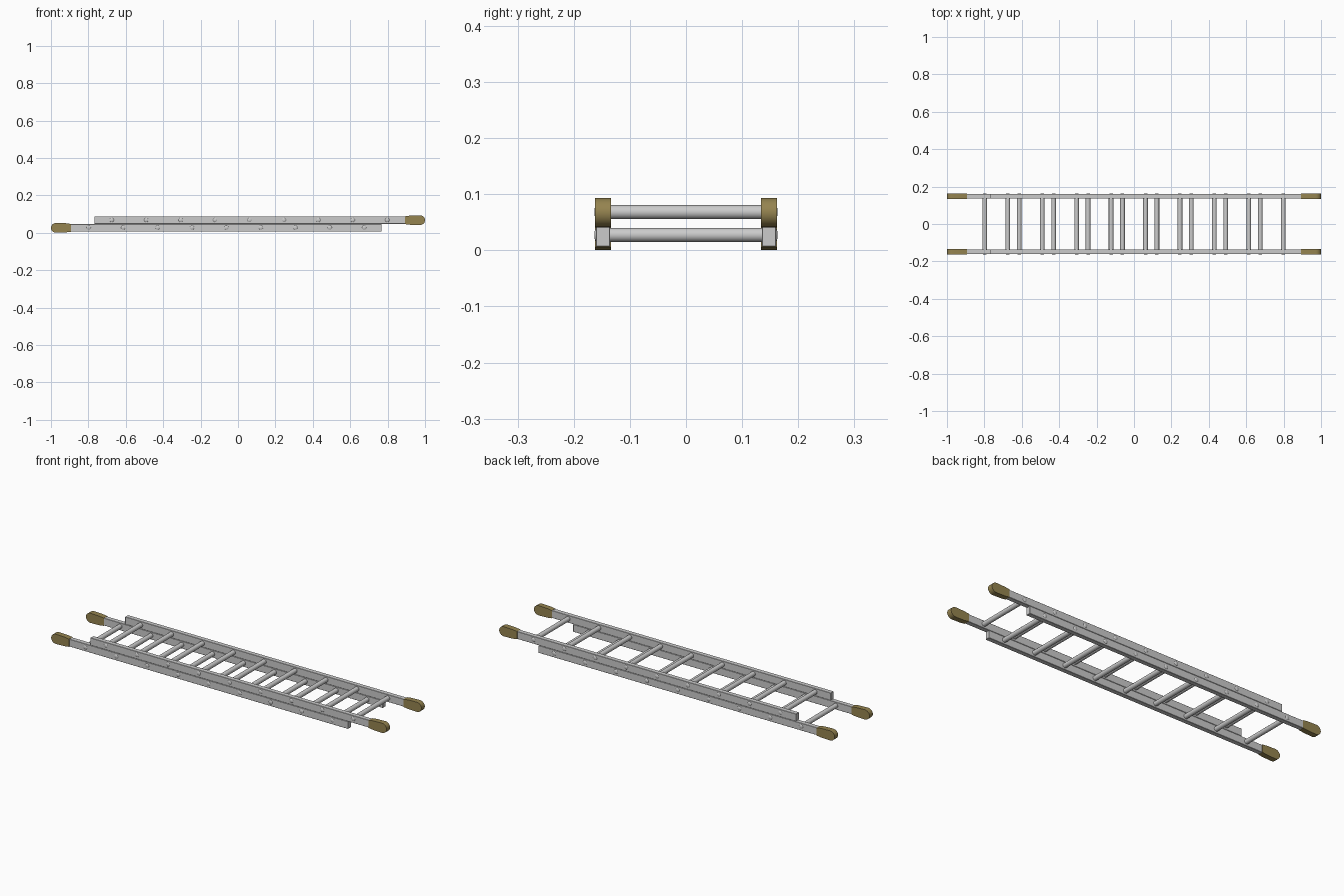
import bpy, bmesh, math
from mathutils import Matrix

if "Cube" in bpy.data.objects:
    bpy.data.objects.remove(bpy.data.objects["Cube"])

RAIL_Y = 0.148      # rail centre line
brass = bpy.data.materials.new("cap_tan")
brass.diffuse_color = (0.30, 0.23, 0.08, 1)
brass.use_nodes = True
brass.node_tree.nodes["Principled BSDF"].inputs["Base Color"].default_value = brass.diffuse_color


def finish(name, bm, mat=None, smooth=False):
    bmesh.ops.recalc_face_normals(bm, faces=bm.faces[:])
    me = bpy.data.meshes.new(name)
    bm.to_mesh(me)
    bm.free()
    ob = bpy.data.objects.new(name, me)
    bpy.context.collection.objects.link(ob)
    if mat:
        me.materials.append(mat)
    if smooth:
        bpy.ops.object.select_all(action='DESELECT')
        ob.select_set(True)
        bpy.context.view_layer.objects.active = ob
        bpy.ops.object.shade_smooth_by_angle(angle=math.radians(35))
    return ob


def rail(name, x0, x1, y, z):
    bm = bmesh.new()
    m = Matrix.Translation(((x0 + x1) / 2, y, z)) @ Matrix.Diagonal((abs(x1 - x0), 0.025, 0.040, 1))
    bmesh.ops.create_cube(bm, size=1, matrix=m)
    bmesh.ops.bevel(bm, geom=bm.edges[:], offset=0.0012, segments=1, affect='EDGES')
    finish(name, bm)


def cap(name, d, y, z):
    # side profile: flares from the rail, then a rounded tip
    half = [(0.893, 0.0208), (0.92, 0.0245), (0.972, 0.0262)]
    for i in range(1, 7):
        a = math.radians(15 * i)
        half.append((0.972 + 0.028 * math.sin(a), 0.0262 * math.cos(a)))
    pts = half + [(x, -h) for x, h in reversed(half[:-1])]
    bm = bmesh.new()
    vs = [bm.verts.new((d * x, y - 0.0145, z + h)) for x, h in pts]
    f = bm.faces.new(vs)
    r = bmesh.ops.extrude_face_region(bm, geom=[f])
    bmesh.ops.translate(bm, vec=(0, 0.029, 0),
                        verts=[v for v in r['geom'] if isinstance(v, bmesh.types.BMVert)])
    finish(name, bm, brass, True)


def rung(name, x, z):
    # tube with domed rivet heads outside the rails, lathed about y
    bm = bmesh.new()
    prof = [(0, -0.1635), (0.006, -0.1630), (0.010, -0.1615), (0.0125, -0.159)]
    prof += [(r, -y) for r, y in reversed(prof)]
    n = 20
    rings = []
    for r, y in prof:
        if r == 0:
            rings.append([bm.verts.new((x, y, z))] * n)
        else:
            rings.append([bm.verts.new((x + r * math.cos(2 * math.pi * i / n), y,
                                        z + r * math.sin(2 * math.pi * i / n))) for i in range(n)])
    for a, b in zip(rings, rings[1:]):
        for i in range(n):
            j = (i + 1) % n
            bm.faces.new(list(dict.fromkeys([a[i], a[j], b[j], b[i]])))
    finish(name, bm, None, True)


# two sliding sections; the upper one is the lower one turned end for end
for label, d, z in (("lower", -1, 0.0265), ("upper", 1, 0.0673)):
    for side, s in (("front", -1), ("back", 1)):
        rail(f"{label}_{side}_rail", d * 0.95, -d * 0.768, s * RAIL_Y, z)
        cap(f"{label}_{side}_end_cap", d, s * RAIL_Y, z)
    for i in range(9):
        rung(f"{label}_rung_{i + 1}", d * (0.798 - 0.1841 * i), z + 0.001)
